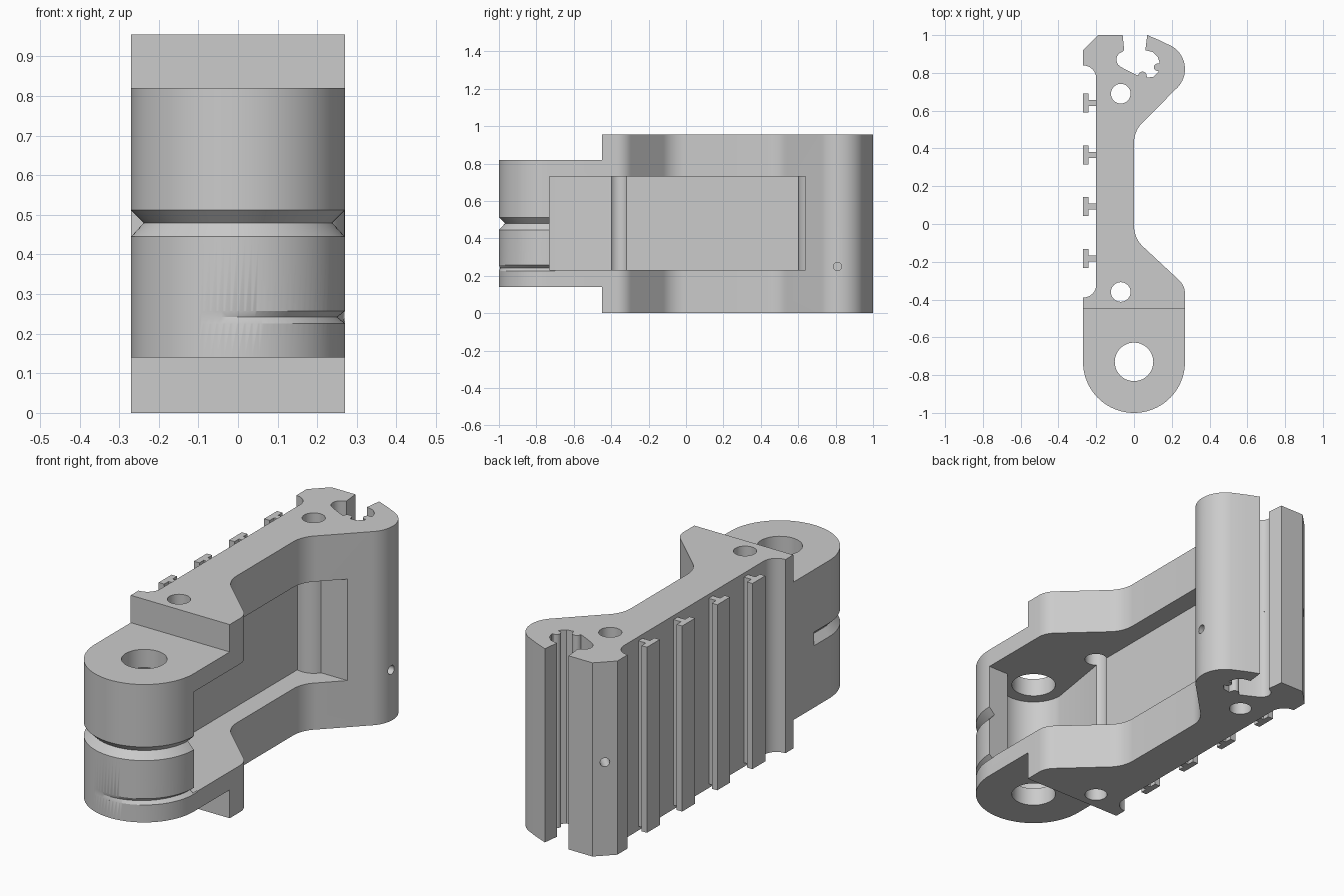
import bpy, bmesh, math
from mathutils import Vector

cube = bpy.data.objects.get("Cube")
if cube:
    bpy.data.objects.remove(cube, do_unlink=True)

grey = bpy.data.materials.new("light grey")
grey.use_nodes = True
colour = (0.6, 0.6, 0.6, 1)
grey.diffuse_color = colour
grey.node_tree.nodes["Principled BSDF"].inputs["Base Color"].default_value = colour


def arc(cx, cy, r, a0, a1, n=12):
    angles = [math.radians(a0 + (a1 - a0) * i / n) for i in range(n + 1)]
    return [(cx + r * math.cos(a), cy + r * math.sin(a)) for a in angles]


def finish(name, bm):
    bmesh.ops.recalc_face_normals(bm, faces=bm.faces)
    mesh = bpy.data.meshes.new(name)
    bm.to_mesh(mesh)
    bm.free()
    mesh.materials.append(grey)
    obj = bpy.data.objects.new(name, mesh)
    bpy.context.collection.objects.link(obj)
    return obj


def prism(name, points, z0, z1):
    bm = bmesh.new()
    face = bm.faces.new([bm.verts.new((x, y, z0)) for x, y in points])
    top = bmesh.ops.extrude_face_region(bm, geom=[face])["geom"]
    verts = [v for v in top if isinstance(v, bmesh.types.BMVert)]
    bmesh.ops.translate(bm, verts=verts, vec=(0, 0, z1 - z0))
    return finish(name, bm)


def rod(name, start, end, r):
    """Round cutter between two points."""
    start, end = Vector(start), Vector(end)
    bm = bmesh.new()
    bmesh.ops.create_cone(bm, cap_ends=True, segments=20, radius1=r, radius2=r,
                          depth=(end - start).length)
    obj = finish(name, bm)
    obj.rotation_euler = (end - start).to_track_quat("Z", "Y").to_euler()
    obj.location = (start + end) / 2
    return obj


def vee(name, path, depths, zs):
    """Wedge cutter swept along a path of (point, outward normal)."""
    bm = bmesh.new()
    rings = []
    for (p, n), d in zip(path, depths):
        p, n = Vector(p), Vector(n)
        half = [(0, zs[0]), (-d, zs[1]), (0, zs[2]), (0.03, zs[2]), (0.03, zs[0])]
        rings.append([bm.verts.new((*(p + n * o), z)) for o, z in half])
    for a, b in zip(rings, rings[1:]):
        for i in range(5):
            j = (i + 1) % 5
            bm.faces.new((a[i], a[j], b[j], b[i]))
    bm.faces.new(rings[0])
    bm.faces.new(rings[-1])
    return finish(name, bm)


def boolean(target, other, operation="DIFFERENCE"):
    other.hide_render = True
    mod = target.modifiers.new("cut", "BOOLEAN")
    mod.operation, mod.object, mod.solver = operation, other, "EXACT"
    bpy.context.view_layer.update()
    bpy.context.view_layer.objects.active = target
    bpy.ops.object.modifier_apply(modifier=mod.name)
    bpy.data.objects.remove(other, do_unlink=True)


# Main body: waisted outline with a slotted clamp at the back
outline = [(-.27, -.45), (.27, -.45)]
outline += arc(.17, -.37, .1, 0, 48)
outline += arc(.15, -.01, .15, 228, 180)
outline += arc(.15, .43, .15, 180, 130)
outline += arc(.13, .82, .14, -50, 60, 18)
outline += [(.13, .975), (.07, 1), (.06, .92), (.1, .91), (.125, .885), (.135, .855)]
outline += arc(.125, .83, .02, 70, 280, 8)
outline += [(.13, .805), (.105, .78), (.07, .775)]
outline += arc(.045, .785, .022, 0, 180, 8)
outline += [(0, .795), (-.05, .82)]
outline += arc(-.05, .87, .043, 235, 105, 8)
outline += [(-.052, .92), (-.06, 1), (-.19, 1), (-.27, .92), (-.27, .84)]
outline += arc(-.27, .77, .07, 75, 0, 8)
outline += arc(-.27, -.32, .07, 0, -75, 8)
outline += [(-.27, -.39)]
body = prism("handle_body", outline, 0, .955)

# Rounded pivot lug at the front, sunk slightly into the body
lug = prism("pivot_lug", arc(0, -.73, .27, 180, 360, 48) + [(.27, -.44), (-.27, -.44)], .14, .82)
boolean(body, lug, "UNION")

# Side pocket, scooped around the pivot and bulging around the rear pin
pocket = [(.4, -.73)] + arc(0, -.73, .16, 0, -180, 24) + [(-.1, -.36)]
pocket += arc(-.07, .69, .09, -109.5, -33.7) + [(.4, .64)]
boolean(body, prism("pocket_cutter", pocket, .23, .73))

# Through holes
boolean(body, prism("pivot_hole", arc(0, -.73, .102, 0, 352.5, 47), -.1, 1.1))
for y in (-.36, .69):
    boolean(body, prism("pin_hole", arc(-.07, y, .052, 0, 348.75, 31), -.1, 1.1))

# Small set-screw holes in the clamp
boolean(body, rod("side_screw_hole", (.3, .81, .25), (.15, .81, .25), .022))
boolean(body, rod("corner_screw_hole", (-.26, .99, .46), (-.1, .83, .46), .022))

# Grooves around the lug
def lug_path(a0, a1, n):
    normals = arc(0, 0, 1, a0, a1, n)
    return [((.27 * x, -.73 + .27 * y), (x, y)) for x, y in normals]


path = [((-.27, -.61), (-1, 0))] + lug_path(180, 360, 48) + [((.27, -.7), (1, 0))]
boolean(body, vee("main_groove", path, [.032] * len(path), (.445, .48, .512)))
path = lug_path(250, 360, 30) + [((.27, -.7), (1, 0))]
depths = [.001 + .018 * min(1, i / 24) for i in range(len(path))]
boolean(body, vee("tapered_groove", path, depths, (.226, .242, .257)))

# T-shaped rails on the flat side
rails = []
for i in range(4):
    y = .64 - .274 * i
    half = [(-.195, .016), (-.24, .016), (-.24, .05), (-.27, .05)]
    tee = [(x, y + h) for x, h in half] + [(x, y - h) for x, h in reversed(half)]
    rails.append(prism(f"rail_{i + 1}", tee, .02, .935))

# Shading
bpy.ops.object.select_all(action="DESELECT")
for obj in [body] + rails:
    obj.select_set(True)
bpy.context.view_layer.objects.active = body
bpy.ops.object.shade_smooth_by_angle(angle=math.radians(25))
